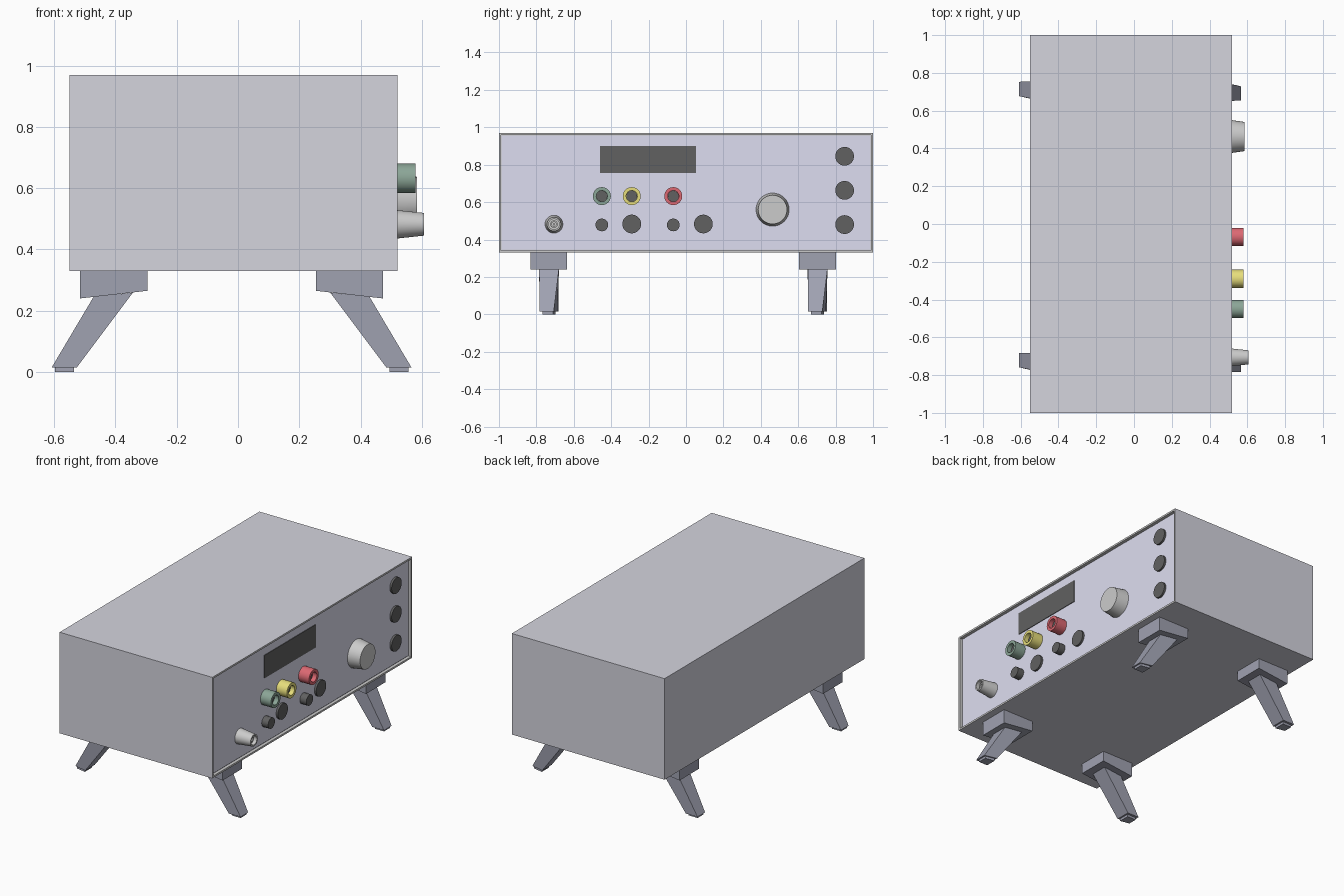
import bpy, bmesh, math
from mathutils import Vector, Matrix

if "Cube" in bpy.data.objects:
    bpy.data.objects.remove(bpy.data.objects["Cube"])


def material(name, rgb):
    m = bpy.data.materials.new(name)
    m.diffuse_color = (*rgb, 1)
    m.use_nodes = True
    m.node_tree.nodes["Principled BSDF"].inputs["Base Color"].default_value = m.diffuse_color
    return m


SHELL = material("shell_grey", (0.66, 0.66, 0.73))
PANEL = material("panel_lavender", (0.73, 0.73, 0.88))
BLACK = material("black", (0.12, 0.12, 0.12))
METAL = material("metal", (0.70, 0.70, 0.69))
SLATE = material("slate", (0.35, 0.36, 0.44))
RED = material("red", (0.72, 0.14, 0.17))
YELLOW = material("yellow", (0.80, 0.73, 0.20))
GREEN = material("green", (0.26, 0.38, 0.31))

FACE = 0.505  # x of the control panel surface


def finish(name, bm, *mats):
    bmesh.ops.recalc_face_normals(bm, faces=bm.faces)
    me = bpy.data.meshes.new(name)
    bm.to_mesh(me)
    bm.free()
    for m in mats:
        me.materials.append(m)
    ob = bpy.data.objects.new(name, me)
    bpy.context.collection.objects.link(ob)
    return ob


def box_mesh(lo, hi):
    lo, hi = Vector(lo), Vector(hi)
    bm = bmesh.new()
    bmesh.ops.create_cube(bm, size=1, matrix=Matrix.Translation((lo + hi) / 2)
                          @ Matrix.Diagonal((*(hi - lo), 1)))
    return bm


def add_loft(bm, bottom, top):
    """Solid between two four-cornered sections."""
    a = [bm.verts.new(p) for p in bottom]
    b = [bm.verts.new(p) for p in top]
    bm.faces.new(a)
    bm.faces.new(b)
    for i in range(4):
        j = (i + 1) % 4
        bm.faces.new((a[i], a[j], b[j], b[i]))


def lathe(name, y, z, profile, mat, segments=32):
    """Revolve (x, radius) points around an x-parallel axis through y, z."""
    bm = bmesh.new()
    vs = [bm.verts.new((x, y + r, z)) for x, r in profile]
    es = [bm.edges.new(p) for p in zip(vs, vs[1:])]
    bmesh.ops.spin(bm, geom=vs + es, cent=(0, y, z), axis=(1, 0, 0),
                   angle=math.tau, steps=segments)
    bmesh.ops.remove_doubles(bm, verts=bm.verts, dist=1e-5)
    ob = finish(name, bm, mat)
    bpy.ops.object.select_all(action='DESELECT')
    ob.select_set(True)
    bpy.context.view_layer.objects.active = ob
    bpy.ops.object.shade_smooth_by_angle(angle=math.radians(35))
    return ob


def disc(name, y, z, r, x_end, mat, r_end=None, x_start=FACE - 0.002):
    return lathe(name, y, z, [(x_start, 0), (x_start, r),
                              (x_end, r if r_end is None else r_end), (x_end, 0)], mat)


# Case with a recessed control side and a paler rim
bm = box_mesh((-0.55, -1, 0.33), (0.52, 1, 0.97))
side = max(bm.faces, key=lambda f: f.calc_center_median().x)
rim = bmesh.ops.inset_region(bm, faces=[side], thickness=0.016)["faces"]
walls = bmesh.ops.inset_region(bm, faces=[side], thickness=0)["faces"]
bmesh.ops.translate(bm, verts=side.verts, vec=(-0.02, 0, 0))
for f in rim + walls:
    f.material_index = 1
finish("case", bm, SHELL, METAL)

# Control panel and display
finish("control_panel", box_mesh((0.498, -0.984, 0.346), (FACE, 0.984, 0.954)), PANEL)
finish("display", box_mesh((0.50, -0.46, 0.755), (0.509, 0.053, 0.90)), BLACK)

# Flat round buttons
for i, (y, z) in enumerate([(0.848, 0.845), (0.848, 0.663), (0.848, 0.48),
                            (0.093, 0.483), (-0.29, 0.483)]):
    disc(f"round_button_{i + 1}", y, z, 0.05, 0.518, BLACK)

# Small push buttons
for i, y in enumerate((-0.45, -0.068)):
    disc(f"push_button_{i + 1}", y, 0.478, 0.034, 0.55, BLACK)

# Coloured sockets with dark bores
for name, y, mat in (("green", -0.45, GREEN), ("yellow", -0.29, YELLOW), ("red", -0.068, RED)):
    lathe(f"{name}_socket", y, 0.632,
          [(0.503, 0), (0.503, 0.048), (0.579, 0.048), (0.579, 0.03), (0.53, 0.03), (0.53, 0)], mat)
    disc(f"{name}_socket_bore", y, 0.632, 0.0295, 0.55, BLACK, x_start=0.529)

# Large tapered dial
disc("dial", 0.463, 0.56, 0.089, 0.585, METAL, r_end=0.077)

# Coaxial connector: tapered sleeve, insulator, pin
lathe("connector_sleeve", -0.706, 0.482,
      [(0.503, 0), (0.503, 0.048), (0.607, 0.037), (0.607, 0.028), (0.56, 0.028), (0.56, 0)], METAL)
lathe("connector_insulator", -0.706, 0.482,
      [(0.559, 0.02), (0.59, 0.02), (0.59, 0.012), (0.559, 0.012)], METAL)
disc("connector_pin", -0.706, 0.482, 0.006, 0.585, METAL, x_start=0.559)

# Splayed feet; the far pair is the near pair turned half round
for row, cy in (("front", -0.733), ("rear", 0.703)):
    for side_name, turn in (("right", 0), ("left", math.pi)):
        bm = bmesh.new()
        # Mounting block with a sloping underside
        add_loft(bm,
                 [(0.275, -0.098, 0.265), (0.495, -0.098, 0.24), (0.495, 0.098, 0.24), (0.275, 0.098, 0.265)],
                 [(0.275, -0.098, 0.33), (0.495, -0.098, 0.33), (0.495, 0.098, 0.33), (0.275, 0.098, 0.33)])
        # Leg
        add_loft(bm,
                 [(0.505, -0.05, 0.015), (0.587, -0.05, 0.015), (0.587, 0.026, 0.015), (0.505, 0.045, 0.015)],
                 [(0.322, -0.052, 0.259), (0.45, -0.052, 0.246), (0.45, 0.054, 0.246), (0.322, 0.055, 0.259)])
        # Rubber tip
        add_loft(bm,
                 [(0.515, -0.035, 0), (0.577, -0.035, 0), (0.577, 0.022, 0), (0.515, 0.034, 0)],
                 [(0.515, -0.035, 0.016), (0.577, -0.035, 0.016), (0.577, 0.022, 0.016), (0.515, 0.034, 0.016)])
        bmesh.ops.transform(bm, verts=bm.verts, matrix=Matrix.Translation((-0.021, cy, 0))
                            @ Matrix.Rotation(turn, 4, 'Z'))
        finish(f"{row}_{side_name}_foot", bm, SLATE)
